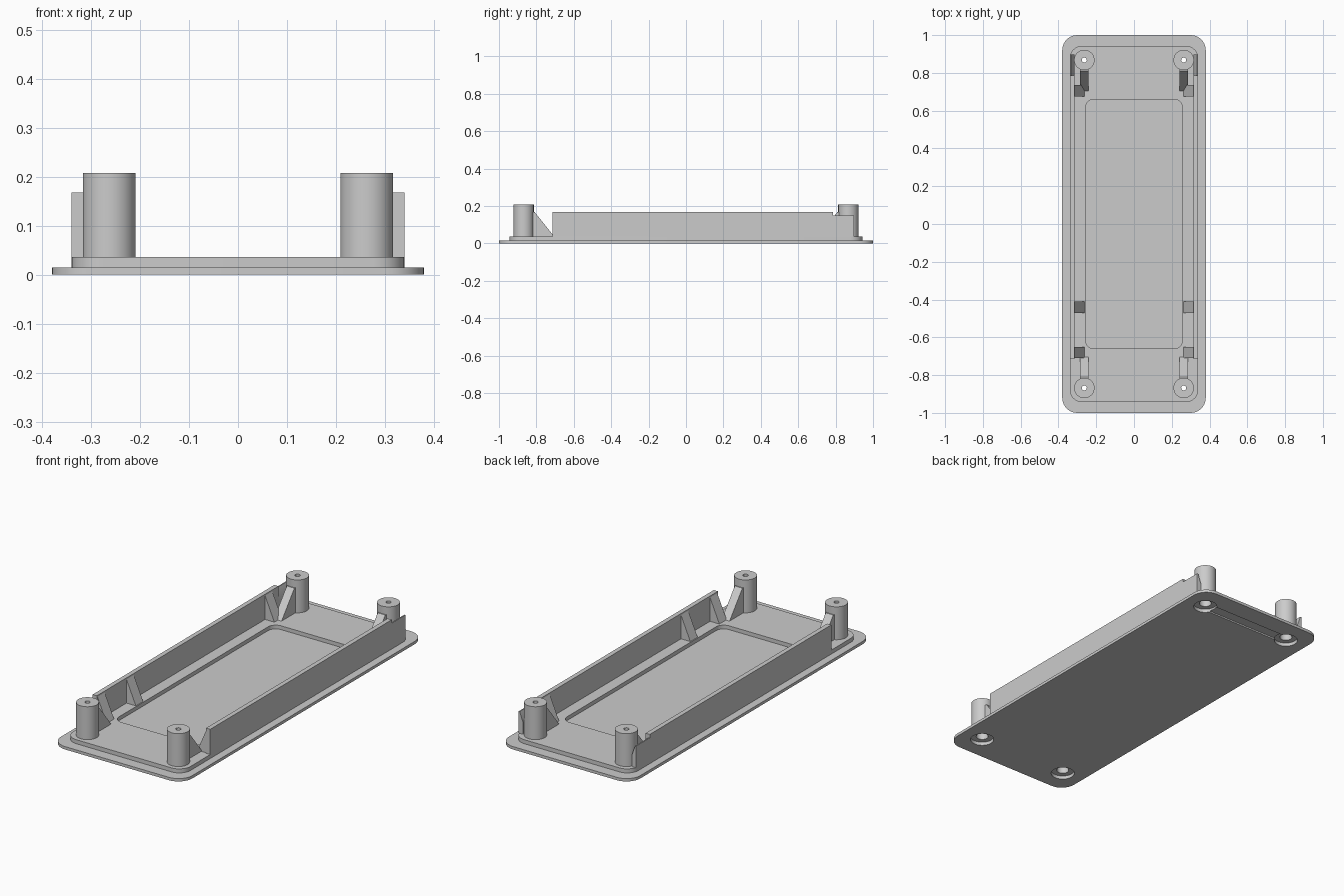
import bpy, bmesh, math

cube = bpy.data.objects.get("Cube")
if cube:
    bpy.data.objects.remove(cube, do_unlink=True)

GREY = (0.6, 0.6, 0.6, 1)
mat = bpy.data.materials.new("plain grey")
mat.use_nodes = True
mat.diffuse_color = GREY
mat.node_tree.nodes["Principled BSDF"].inputs["Base Color"].default_value = GREY

BASE_TOP, FLOOR, WALL_TOP, POST_TOP = 0.015, 0.036, 0.168, 0.208
WALL_IN, WALL_OUT = 0.316, 0.34
POST_X, POST_Y, POST_R = 0.263, 0.868, 0.054


def prism(name, points, direction):
    """Closed solid: a polygon of 3D points pushed along a direction."""
    bm = bmesh.new()
    face = bm.faces.new([bm.verts.new(p) for p in points])
    extruded = bmesh.ops.extrude_face_region(bm, geom=[face])["geom"]
    verts = [g for g in extruded if isinstance(g, bmesh.types.BMVert)]
    bmesh.ops.translate(bm, verts=verts, vec=direction)
    bmesh.ops.recalc_face_normals(bm, faces=bm.faces)
    mesh = bpy.data.meshes.new(name)
    bm.to_mesh(mesh)
    bm.free()
    mesh.materials.append(mat)
    obj = bpy.data.objects.new(name, mesh)
    bpy.context.collection.objects.link(obj)
    return obj


def rounded_slab(name, hx, hy, radius, z0, z1, cy=0, steps=8):
    pts = []
    for i, (sx, sy) in enumerate([(1, 1), (-1, 1), (-1, -1), (1, -1)]):
        for k in range(steps + 1):
            a = math.pi / 2 * (i + k / steps)
            pts.append((sx * (hx - radius) + radius * math.cos(a),
                        cy + sy * (hy - radius) + radius * math.sin(a), z0))
    return prism(name, pts, (0, 0, z1 - z0))


def rod(name, x, y, radius, z0, z1, sides=48):
    ring = [2 * math.pi * k / sides for k in range(sides)]
    return prism(name, [(x + radius * math.cos(a), y + radius * math.sin(a), z0)
                        for a in ring], (0, 0, z1 - z0))


def combine(target, tools, operation):
    """Apply boolean tools to the target and remove them."""
    for tool in tools:
        mod = target.modifiers.new("combine", 'BOOLEAN')
        mod.operation, mod.solver, mod.object = operation, 'EXACT', tool
    graph = bpy.context.evaluated_depsgraph_get()
    mesh = bpy.data.meshes.new_from_object(target.evaluated_get(graph))
    target.modifiers.clear()
    target.data = mesh
    for tool in tools:
        bpy.data.objects.remove(tool, do_unlink=True)


parts = []
corners = [(sx, sy) for sx in (-1, 1) for sy in (-1, 1)]

# Flanged base plate with a raised step, shallow pocket and underside recesses
plate = rounded_slab("base_plate", 0.38, 1, 0.08, 0, BASE_TOP)
combine(plate, [rounded_slab("step", WALL_OUT, 0.943, 0.065, 0.005, FLOOR)], 'UNION')
cuts = [rounded_slab("pocket", 0.257, 0.66, 0.045, BASE_TOP + 0.001, 0.1),
        rounded_slab("groove", 0.21, 0.03, 0.004, -0.1, 0.008, cy=POST_Y)]
for sx, sy in corners:
    cuts.append(rod("recess", sx * POST_X, sy * POST_Y, 0.058, -0.1, 0.018))
    cuts.append(rod("shaft", sx * POST_X, sy * POST_Y, 0.03, -0.1, 0.1))
combine(plate, cuts, 'DIFFERENCE')
parts.append(plate)

for sx, sy in corners:
    side = ("left" if sx > 0 else "right") + ("_back" if sy > 0 else "_front")
    x, y = sx * POST_X, sy * POST_Y

    # Screw post, bored from below with a small hole through the top
    post = rod("post_" + side, x, y, POST_R, FLOOR, POST_TOP)
    combine(post, [rod("shaft", x, y, 0.03, -0.1, 0.1),
                   rod("hole", x, y, 0.013, -0.1, 0.3, 24)], 'DIFFERENCE')
    parts.append(post)

    # Triangular gusset bracing the post along the length
    outline = [(0.83, FLOOR), (0.83, WALL_TOP), (0.81, WALL_TOP), (0.704, FLOOR)]
    parts.append(prism("gusset_" + side,
                       [(x - 0.022, sy * py, pz) for py, pz in outline],
                       (0.044, 0, 0)))

for sx, side in ((1, "left"), (-1, "right")):
    # Long side wall
    parts.append(prism("wall_" + side,
                       [(sx * px, -0.715, pz) for px, pz in
                        [(WALL_IN, FLOOR), (WALL_OUT, FLOOR),
                         (WALL_OUT, WALL_TOP), (WALL_IN, WALL_TOP)]],
                       (0, 1.5, 0)))
    # Lower wall end with an inward sloping top
    parts.append(prism("wall_end_" + side,
                       [(sx * px, 0.785, pz) for px, pz in
                        [(WALL_IN, FLOOR), (WALL_OUT, FLOOR),
                         (WALL_OUT, 0.15), (WALL_IN + 0.018, 0.15), (WALL_IN, 0.1)]],
                       (0, 0.112, 0)))
    # Triangular ribs leaning against the wall
    for i, y in enumerate((-0.71, -0.47, 0.675)):
        parts.append(prism(f"rib_{side}_{i + 1}",
                           [(sx * px, y, pz) for px, pz in
                            [(0.262, FLOOR), (WALL_IN, FLOOR), (WALL_IN, 0.16)]],
                           (0, 0.06, 0)))

# Smooth round surfaces while keeping the edges sharp
for obj in parts:
    for poly in obj.data.polygons:
        poly.use_smooth = True
    obj.data.set_sharp_from_angle(angle=math.radians(30))
